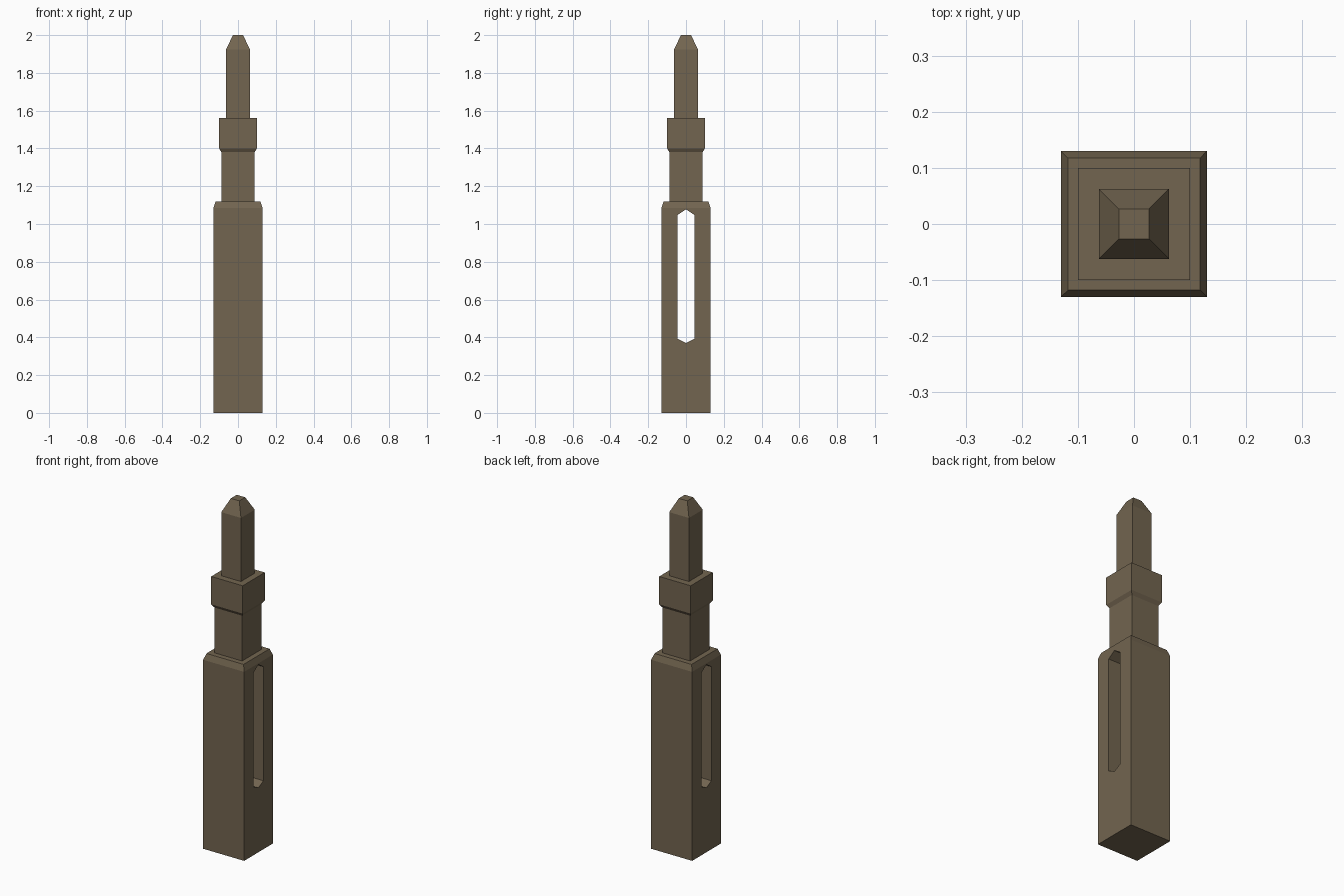
import bpy, bmesh

if "Cube" in bpy.data.objects:
    bpy.data.objects.remove(bpy.data.objects["Cube"])

mat = bpy.data.materials.new("brown_metal")
mat.diffuse_color = (0.17, 0.13, 0.08, 1)
mat.use_nodes = True
mat.node_tree.nodes["Principled BSDF"].inputs["Base Color"].default_value = mat.diffuse_color


def loft(name, rings):
    """Skin a list of equal-length point rings and cap both ends."""
    bm = bmesh.new()
    loops = [[bm.verts.new(p) for p in ring] for ring in rings]
    n = len(loops[0])
    for a, b in zip(loops, loops[1:]):
        for i in range(n):
            j = (i + 1) % n
            bm.faces.new((a[i], a[j], b[j], b[i]))
    bm.faces.new(loops[0][::-1])
    bm.faces.new(loops[-1])
    bmesh.ops.recalc_face_normals(bm, faces=bm.faces)
    me = bpy.data.meshes.new(name)
    bm.to_mesh(me)
    bm.free()
    ob = bpy.data.objects.new(name, me)
    bpy.context.collection.objects.link(ob)
    me.materials.append(mat)
    return ob


def square(h, z):
    return [(-h, -h, z), (h, -h, z), (h, h, z), (-h, h, z)]


# Square stepped shaft: body, chamfer, neck, collar, pin and tapered tip
profile = [(0.13, 0), (0.13, 1.085), (0.118, 1.12), (0.0875, 1.12),
           (0.0875, 1.38), (0.10, 1.40), (0.10, 1.56),
           (0.0625, 1.56), (0.0625, 1.925), (0.027, 2.0)]
shaft = loft("stepped_shaft", [square(h, z) for h, z in profile])

# Long slot with pointed ends, cut through from side to side
w = 0.045
slot = [(0, 0.37), (w, 0.393), (w, 1.048), (0, 1.078), (-w, 1.048), (-w, 0.393)]
cutter = loft("slot_cutter", [[(x, y, z) for y, z in slot] for x in (-0.3, 0.3)])

mod = shaft.modifiers.new("slot", 'BOOLEAN')
mod.operation = 'DIFFERENCE'
mod.solver = 'EXACT'
mod.object = cutter
bpy.context.view_layer.objects.active = shaft
shaft.select_set(True)
bpy.ops.object.modifier_apply(modifier=mod.name)
bpy.data.objects.remove(cutter, do_unlink=True)
